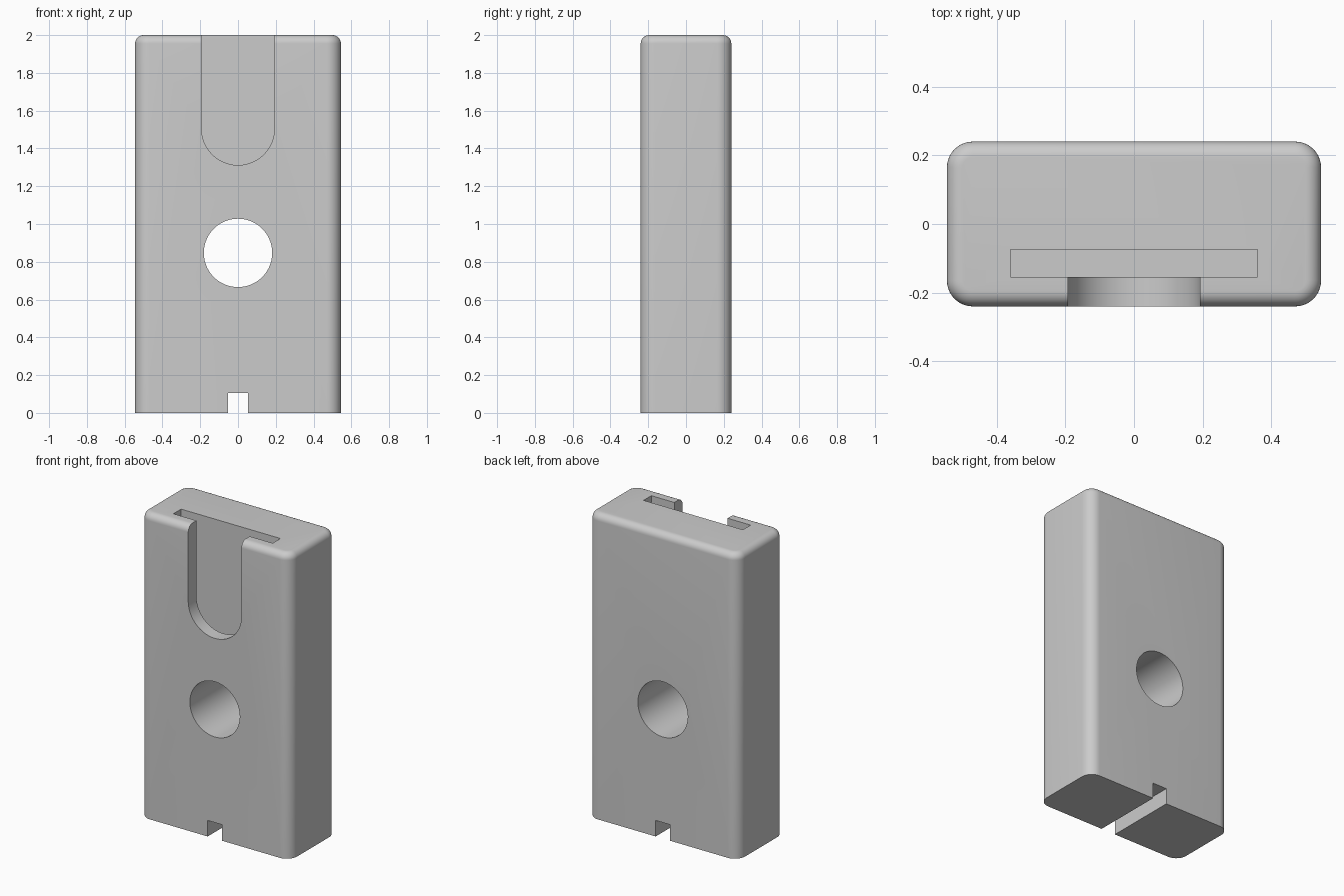
import bpy
import bmesh
import math
from mathutils import Vector

old = bpy.data.objects.get("Cube")
if old:
    bpy.data.objects.remove(old, do_unlink=True)

grey = bpy.data.materials.new("plain grey")
grey.use_nodes = True
COLOUR = (0.6, 0.6, 0.6, 1)
grey.diffuse_color = COLOUR
grey.node_tree.nodes["Principled BSDF"].inputs["Base Color"].default_value = COLOUR

HALF_W, HALF_D, HEIGHT = 0.545, 0.24, 2.0


def make_object(name, bm):
    bmesh.ops.recalc_face_normals(bm, faces=bm.faces)
    mesh = bpy.data.meshes.new(name)
    bm.to_mesh(mesh)
    bm.free()
    mesh.materials.append(grey)
    obj = bpy.data.objects.new(name, mesh)
    bpy.context.collection.objects.link(obj)
    return obj


def prism(name, profile, y0, y1):
    """Extrude an x-z outline from y0 to y1."""
    bm = bmesh.new()
    face = bm.faces.new([bm.verts.new((x, y0, z)) for x, z in profile])
    ext = bmesh.ops.extrude_face_region(bm, geom=[face])
    verts = [g for g in ext["geom"] if isinstance(g, bmesh.types.BMVert)]
    bmesh.ops.translate(bm, verts=verts, vec=Vector((0, y1 - y0, 0)))
    return make_object(name, bm)


def arc(r, cz, start, end, steps):
    angles = [start + (end - start) * i / steps for i in range(steps + 1)]
    return [(r * math.cos(a), cz + r * math.sin(a)) for a in angles]


def rect(half, z0, z1):
    return [(-half, z0), (half, z0), (half, z1), (-half, z1)]


# Body: block with rounded upright corners and a smaller round on the top rim
bm = bmesh.new()
bmesh.ops.create_cube(bm, size=1)
for v in bm.verts:
    v.co = Vector((v.co.x * 2 * HALF_W, v.co.y * 2 * HALF_D, (v.co.z + 0.5) * HEIGHT))
upright = [e for e in bm.edges if abs(e.verts[0].co.z - e.verts[1].co.z) > 1]
bmesh.ops.bevel(bm, geom=upright, offset=0.075, segments=10, profile=0.5, affect='EDGES')
rim = [e for e in bm.edges if all(v.co.z > HEIGHT - 0.001 for v in e.verts)]
bmesh.ops.bevel(bm, geom=rim, offset=0.045, segments=8, profile=0.5, affect='EDGES')
body = make_object("body", bm)

# Cutters: round hole, bottom notch, open U in the front, wide slot behind it
hole = arc(0.181, 0.847, 0, 2 * math.pi, 96)[:-1]
u_shape = arc(0.193, 1.505, math.pi, 2 * math.pi, 48) + [(0.193, 2.2), (-0.193, 2.2)]
cutters = [
    prism("hole_cutter", hole, -0.5, 0.5),
    prism("notch_cutter", rect(0.052, -0.2, 0.105), -0.5, 0.5),
    prism("front_recess_cutter", u_shape, -0.5, -0.12),
    prism("slot_cutter", rect(0.36, 1.2, 2.2), -0.155, -0.075),
]
for cutter in cutters:
    cutter.hide_render = True
    cutter.hide_viewport = True
    cutter.display_type = 'WIRE'
    mod = body.modifiers.new(cutter.name, 'BOOLEAN')
    mod.operation = 'DIFFERENCE'
    mod.solver = 'EXACT'
    mod.object = cutter

# Apply the cuts and drop the helpers
bpy.context.view_layer.update()
cut_mesh = bpy.data.meshes.new_from_object(
    body.evaluated_get(bpy.context.evaluated_depsgraph_get()))
body.modifiers.clear()
body.data = cut_mesh
for cutter in cutters:
    bpy.data.objects.remove(cutter, do_unlink=True)

bpy.ops.object.select_all(action='DESELECT')
body.select_set(True)
bpy.context.view_layer.objects.active = body
bpy.ops.object.shade_smooth_by_angle(angle=math.radians(30))
